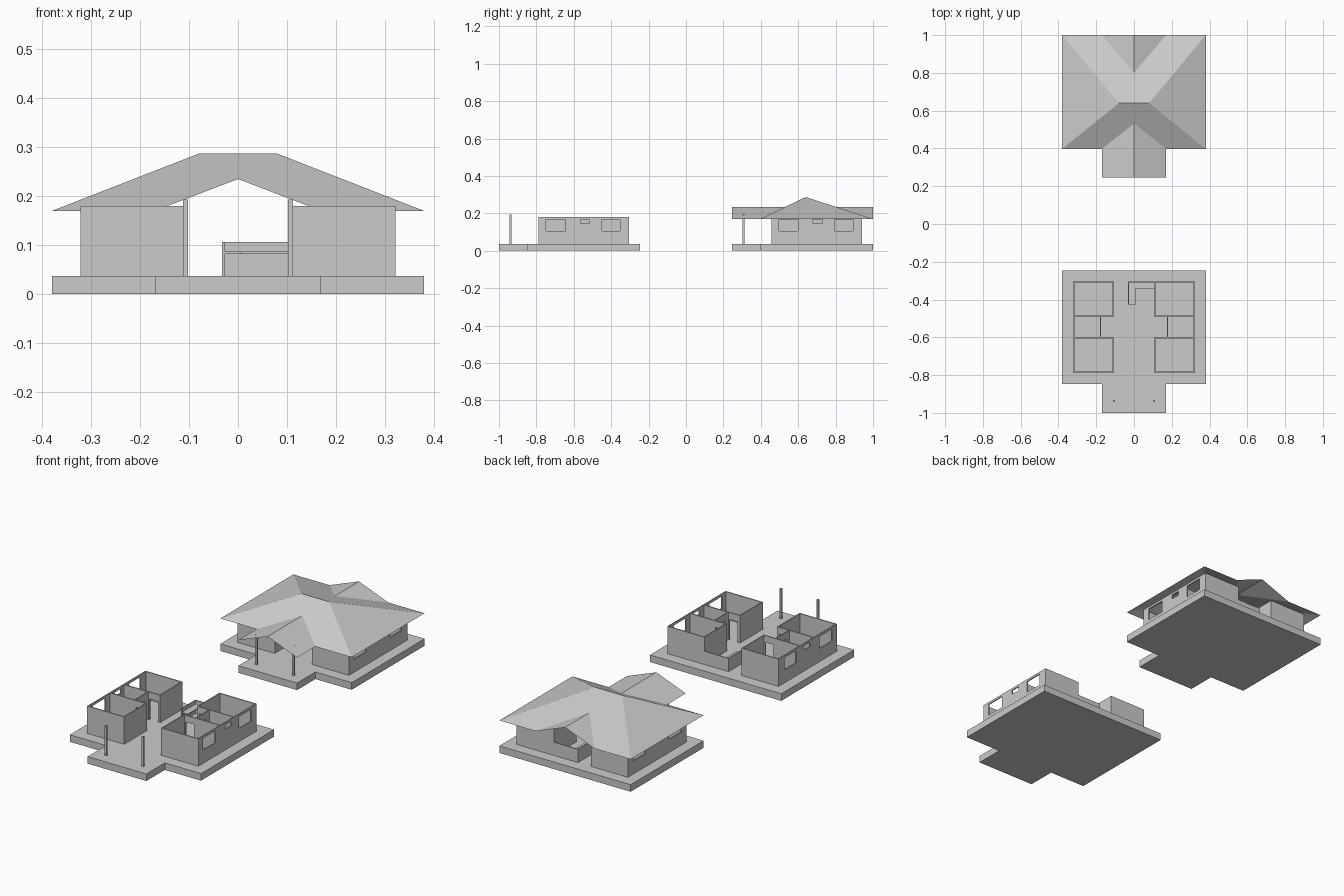
import bpy, bmesh

if "Cube" in bpy.data.objects:
    bpy.data.objects.remove(bpy.data.objects["Cube"])

FLOOR, TOP, STEP = 0.037, 0.18, 1.245   # floor level, wall top, distance between the two houses


def add(name, bm, mirror=False, thick=0.0, copy=True):
    """Make the object for the open house and, if wanted, its copy for the roofed house."""
    bmesh.ops.remove_doubles(bm, verts=bm.verts, dist=1e-5)
    bmesh.ops.recalc_face_normals(bm, faces=bm.faces)
    me = bpy.data.meshes.new(name)
    bm.to_mesh(me)
    bm.free()
    for i in range(2 if copy else 1):
        ob = bpy.data.objects.new(name + ("_roofed_house" if i else ""), me)
        bpy.context.collection.objects.link(ob)
        ob.location.y = STEP * i
        if thick:
            m = ob.modifiers.new("thickness", 'SOLIDIFY')
            m.thickness, m.offset = thick, 0
        if mirror:
            m = ob.modifiers.new("mirror", 'MIRROR')
            m.use_clip = True
            m.merge_threshold = 1e-5


def prism(name, pts, z0, z1, mirror=False):
    """Extrude a plan outline from z0 to z1."""
    bm = bmesh.new()
    f = bm.faces.new([bm.verts.new((x, y, z0)) for x, y in pts])
    r = bmesh.ops.extrude_face_region(bm, geom=[f])
    for v in r["geom"]:
        if isinstance(v, bmesh.types.BMVert):
            v.co.z = z1
    add(name, bm, mirror)


def wall(name, axis, at, a, b, holes=(), top=TOP, mirror=True):
    """Wall at a fixed x or y from a to b, with rectangular holes (u0, u1, z0, z1)."""
    bm = bmesh.new()
    us = sorted({a, b, *[h[0] for h in holes], *[h[1] for h in holes]})
    zs = sorted({FLOOR, top, *[h[2] for h in holes], *[h[3] for h in holes]})
    for u0, u1 in zip(us, us[1:]):
        for z0, z1 in zip(zs, zs[1:]):
            u, z = (u0 + u1) / 2, (z0 + z1) / 2
            if any(h[0] < u < h[1] and h[2] < z < h[3] for h in holes):
                continue
            quad = [(u0, z0), (u1, z0), (u1, z1), (u0, z1)]
            bm.faces.new([bm.verts.new((at, p, q) if axis == 'x' else (p, at, q))
                          for p, q in quad])
    add(name, bm, mirror, 0.006)


# Floor slab with porch
half = [(0.17, -1.0), (0.17, -0.848), (0.38, -0.848), (0.38, -0.245)]
prism("floor_slab", half + [(-x, y) for x, y in reversed(half)], 0, FLOOR)

# Outer side walls with two bedroom windows and a small bathroom window
wall("side_wall", 'x', 0.319, -0.788, -0.305,
     [(-0.748, -0.645, 0.105, 0.168), (-0.45, -0.353, 0.105, 0.168),
      (-0.565, -0.515, 0.145, 0.168)])

# Bedroom walls, doors open onto the recess beside the bathroom
door = [(0.12, 0.168, FLOOR, 0.145)]
wall("front_wall", 'y', -0.785, 0.107, 0.322)
wall("front_room_back_wall", 'y', -0.602, 0.107, 0.316, door)
wall("back_room_front_wall", 'y', -0.488, 0.107, 0.316, door)
wall("back_wall", 'y', -0.308, 0.107, 0.322)
wall("front_room_inner_wall", 'x', 0.11, -0.782, -0.605)
wall("back_room_inner_wall", 'x', 0.11, -0.485, -0.311)

# Bathroom wall
wall("bathroom_wall", 'x', 0.177, -0.599, -0.491, [(-0.572, -0.522, FLOOR, 0.145)])

# Kitchen: low walls and L-shaped worktop
wall("kitchen_side_low_wall", 'x', -0.03, -0.425, -0.305, top=0.106, mirror=False)
wall("kitchen_back_low_wall", 'y', -0.308, -0.027, 0.107, top=0.106, mirror=False)
prism("kitchen_worktop", [(-0.027, -0.425), (0.007, -0.425), (0.007, -0.342),
                          (0.107, -0.342), (0.107, -0.311), (-0.027, -0.311)], 0.082, 0.087)

# Porch posts
prism("porch_post", [(0.102, -0.943), (0.112, -0.943), (0.112, -0.933), (0.102, -0.933)],
      FLOOR, 0.193, mirror=True)

# Hipped roof with open front and back gables, right half mirrored
E, G, R = 0.17, 0.235, 0.287            # eave, gable and ridge heights
yf, yr, yb = 0.397, 0.64, 1.0           # front eave, ridge, back eave
hip, mid = (0.08, yr, R), (0, yr, R)
cf, cb = (0.38, yf, E), (0.38, yb, E)   # eave corners
gf, gb = (0.17, yf, E), (0.17, yb, E)   # valley feet
vf, vb = (0, 0.532, G), (0, 0.8, G)     # valley tops
roof = bmesh.new()
for face in ([cf, cb, hip],
             [cf, hip, mid, vf, gf],
             [cb, gb, vb, mid, hip],
             [vf, (0, 0.245, G), (0.17, 0.245, E), gf],
             [vb, gb, (0, yb, G)]):
    roof.faces.new([roof.verts.new(p) for p in face])
add("roof", roof, mirror=True, copy=False)
